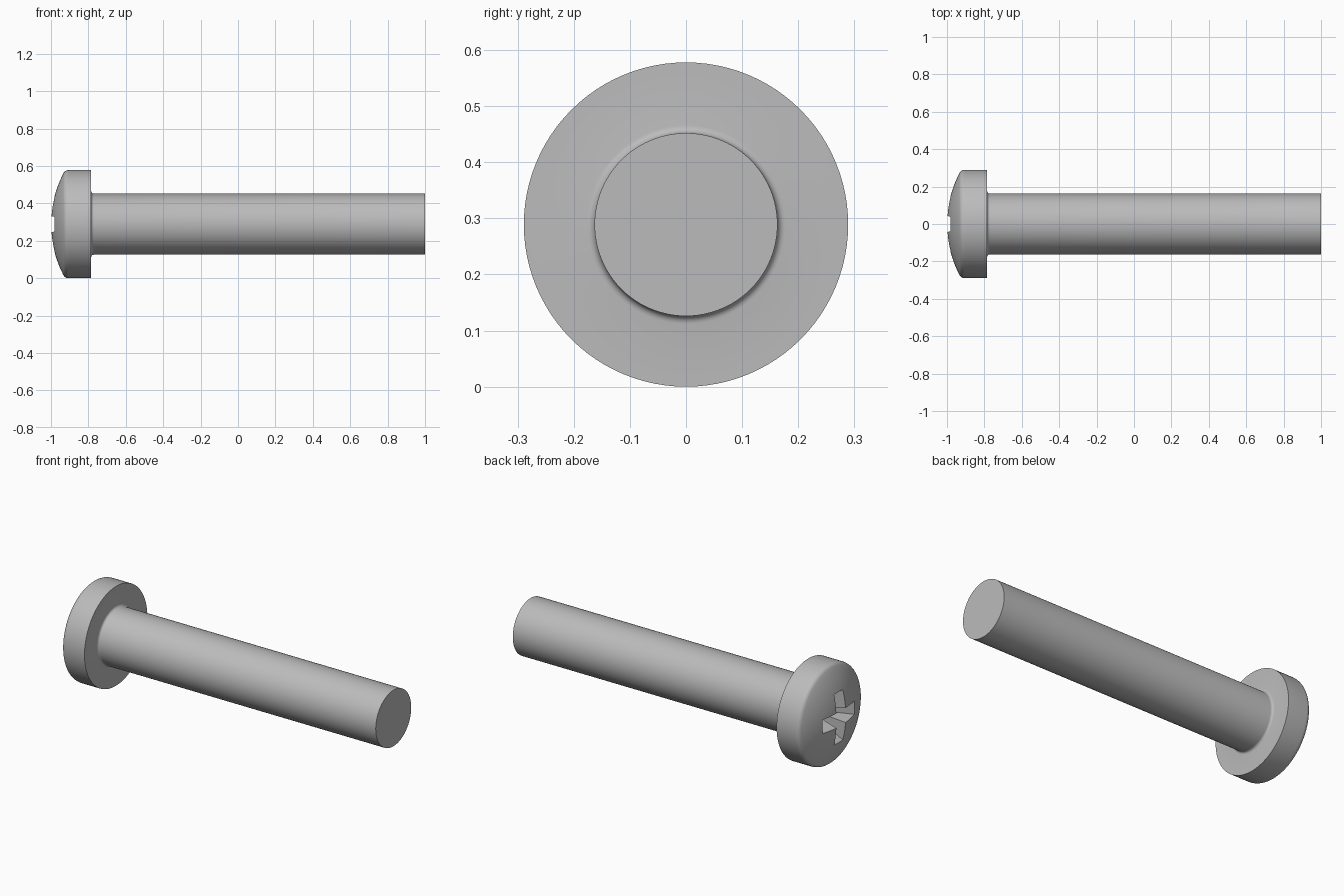
import bpy, bmesh, math

if "Cube" in bpy.data.objects:
    bpy.data.objects.remove(bpy.data.objects["Cube"])

AXIS_Z = 0.289          # height of the screw's axis
HEAD_R, SHAFT_R = 0.289, 0.163
HEAD_BACK = -0.785      # underside of the head
DOME_R = 0.59           # radius of the domed top
RIM_R = 0.03            # rounding between dome and rim
FILLET = 0.014          # rounding between head and shaft
SEGMENTS = 96

steel = bpy.data.materials.new("steel_grey")
steel.diffuse_color = (0.5, 0.5, 0.5, 1)
steel.use_nodes = True
steel.node_tree.nodes["Principled BSDF"].inputs["Base Color"].default_value = steel.diffuse_color


def new_object(name, bm):
    bmesh.ops.recalc_face_normals(bm, faces=bm.faces)
    mesh = bpy.data.meshes.new(name)
    bm.to_mesh(mesh)
    bm.free()
    mesh.materials.append(steel)
    obj = bpy.data.objects.new(name, mesh)
    obj.location.z = AXIS_Z
    bpy.context.collection.objects.link(obj)
    return obj


def arc(cx, cr, radius, start, end, steps):
    """Points (x, r) on an arc; angle 0 points to -x, 90 outwards."""
    pts = []
    for i in range(steps + 1):
        a = start + (end - start) * i / steps
        pts.append((cx - radius * math.cos(a), cr + radius * math.sin(a)))
    return pts


def lathe(name, profile):
    """Revolve an (x, r) profile about the x axis."""
    bm = bmesh.new()
    verts = [bm.verts.new((x, 0, r)) for x, r in profile]
    edges = [bm.edges.new(pair) for pair in zip(verts, verts[1:])]
    bmesh.ops.spin(bm, geom=verts + edges, cent=(0, 0, 0), axis=(1, 0, 0),
                   angle=2 * math.pi, steps=SEGMENTS, use_duplicate=False)
    bmesh.ops.remove_doubles(bm, verts=bm.verts, dist=1e-5)
    return new_object(name, bm)


def cross_ring(bm, x, reach, half):
    """Twelve-cornered cross outline at depth x."""
    ring = []
    for k in range(4):
        c, s = math.cos(k * math.pi / 2), math.sin(k * math.pi / 2)
        for u, v in ((reach, -half), (reach, half), (half, half)):
            ring.append(bm.verts.new((x, u * c - v * s, u * s + v * c)))
    return ring


# Domed head, rounded rim, filleted neck and plain shaft
rim_c = HEAD_R - RIM_R
rim_x = -1 + DOME_R - math.sqrt((DOME_R - RIM_R) ** 2 - rim_c ** 2)
tangent = math.asin(rim_c / (DOME_R - RIM_R))
profile = arc(-1 + DOME_R, 0, DOME_R, 0, tangent, 10)
profile += arc(rim_x, rim_c, RIM_R, tangent, math.pi / 2, 6)[1:]
profile += [(HEAD_BACK, HEAD_R)]
profile += arc(HEAD_BACK + FILLET, SHAFT_R + FILLET, FILLET, 0, -math.pi / 2, 5)
profile += [(1, SHAFT_R), (1, 0)]
screw = lathe("screw_body", profile)

# Tapered cross-shaped driver recess
bm = bmesh.new()
top = cross_ring(bm, -1.02, 0.175, 0.046)
bottom = cross_ring(bm, -0.85, 0.055, 0.018)
bm.faces.new(top)
bm.faces.new(bottom)
for i in range(12):
    j = (i + 1) % 12
    bm.faces.new((top[i], top[j], bottom[j], bottom[i]))
cutter = new_object("recess_cutter", bm)
cutter.hide_render = True

cut = screw.modifiers.new("driver_recess", 'BOOLEAN')
cut.operation = 'DIFFERENCE'
cut.solver = 'EXACT'
cut.object = cutter
bpy.context.view_layer.objects.active = screw
screw.select_set(True)
bpy.ops.object.modifier_apply(modifier=cut.name)
bpy.data.objects.remove(cutter)

# Smooth round surfaces, crisp recess and rim edges
bpy.ops.object.shade_smooth_by_angle(angle=math.radians(30))
